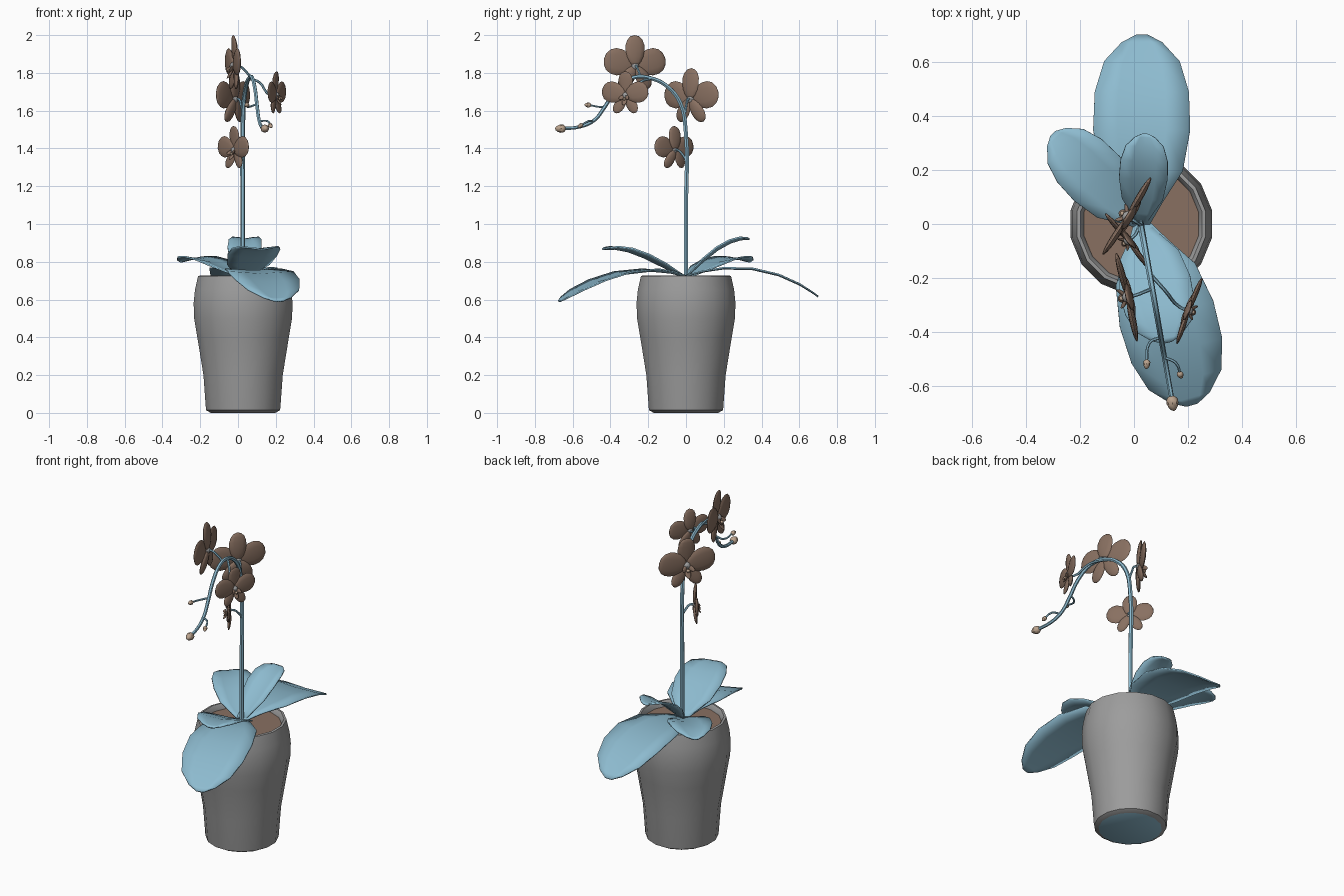
import bpy, bmesh, math
from mathutils import Vector

if "Cube" in bpy.data.objects:
    bpy.data.objects.remove(bpy.data.objects["Cube"])


def material(name, rgb):
    m = bpy.data.materials.new(name)
    m.diffuse_color = (*rgb, 1)
    m.use_nodes = True
    m.node_tree.nodes["Principled BSDF"].inputs["Base Color"].default_value = m.diffuse_color
    return m


GREY = material("pot grey", (0.335, 0.335, 0.335))
BLUE = material("leaf blue", (0.27, 0.50, 0.63))
BROWN = material("petal brown", (0.25, 0.163, 0.12))
TAN = material("bud tan", (0.50, 0.37, 0.27))
PALE = material("column grey", (0.34, 0.34, 0.34))
CX = 0.027  # pot axis


def to_object(name, bm, mats):
    me = bpy.data.meshes.new(name)
    bmesh.ops.recalc_face_normals(bm, faces=bm.faces)
    bm.to_mesh(me)
    bm.free()
    ob = bpy.data.objects.new(name, me)
    bpy.context.collection.objects.link(ob)
    for m in mats:
        me.materials.append(m)
    return ob


# Pot, with a coloured base disc and soil, as one 16-sided lathe
def make_pot():
    profile = [(0.174, 0), (0.199, 0.014), (0.201, 0.025), (0.214, 0.2), (0.247, 0.4),
               (0.264, 0.5), (0.267, 0.58), (0.26, 0.65), (0.243, 0.725),
               (0.23, 0.727), (0.222, 0.715), (0.217, 0.695)]
    bm = bmesh.new()
    n = 16
    rings = []
    for r, z in profile:
        rings.append([bm.verts.new((CX + r * math.cos((i + .5) * math.tau / n),
                                    r * math.sin((i + .5) * math.tau / n), z))
                      for i in range(n)])
    for a, b in zip(rings, rings[1:]):
        for i in range(n):
            j = (i + 1) % n
            bm.faces.new((a[i], a[j], b[j], b[i]))
    bm.faces.new(rings[0]).material_index = 1
    bm.faces.new(rings[-1]).material_index = 2
    to_object("pot", bm, [GREY, BLUE, BROWN])


# Leaf: path in the vertical plane of its direction, shallow V section
WIDTHS = [(0, .18), (.12, .45), (.28, .85), (.5, 1), (.7, .97), (.86, .78), (.96, .42), (1, .12)]


def make_leaf(name, tip, half, zs, fold):
    """tip = xy end point, zs = heights at t = 0, 1/3, 2/3, 1"""
    base = Vector((CX, 0, 0))
    along = Vector((tip[0], tip[1], 0)) - base
    side = Vector((-along.y, along.x, 0)).normalized()
    bm = bmesh.new()
    rows = []
    for t, w in WIDTHS:
        z = 0  # Lagrange interpolation of the four heights
        for i in range(4):
            term = zs[i]
            for j in range(4):
                if j != i:
                    term *= (t * 3 - j) / (i - j)
            z += term
        rows.append([bm.verts.new(base + along * t + side * (s * half * w)
                                  + Vector((0, 0, z + fold * abs(s) * w)))
                     for s in (-1, -.5, 0, .5, 1)])
    for a, b in zip(rows, rows[1:]):
        for i in range(4):
            bm.faces.new((a[i], a[i + 1], b[i + 1], b[i]))
    ob = to_object(name, bm, [BLUE])
    mod = ob.modifiers.new("thickness", 'SOLIDIFY')
    mod.thickness = 0.008
    mod.offset = 0


# Round tapered stalk through a few points
def make_stalk(name, pts, r0, r1):
    cu = bpy.data.curves.new(name, 'CURVE')
    cu.dimensions = '3D'
    cu.bevel_depth = 1
    cu.bevel_resolution = 1
    cu.resolution_u = 4
    cu.use_fill_caps = True
    sp = cu.splines.new('BEZIER')
    sp.bezier_points.add(len(pts) - 1)
    for i, (bp, p) in enumerate(zip(sp.bezier_points, pts)):
        bp.co = p
        bp.handle_left_type = bp.handle_right_type = 'AUTO'
        bp.radius = r0 + (r1 - r0) * i / (len(pts) - 1)
    cu.materials.append(BLUE)
    ob = bpy.data.objects.new(name, cu)
    bpy.context.collection.objects.link(ob)
    bpy.ops.object.select_all(action='DESELECT')
    ob.select_set(True)
    bpy.context.view_layer.objects.active = ob
    bpy.ops.object.convert(target='MESH')


def add_blob(bm, shape, mat, u=12, v=8):
    """Add a ball whose points (pole on z) are moved by shape()"""
    old = set(bm.faces)
    vs = bmesh.ops.create_uvsphere(bm, u_segments=u, v_segments=v, radius=1)['verts']
    for p in vs:
        p.co = shape(p.co.copy())
    for f in set(bm.faces) - old:
        f.material_index = mat


# Flower: top sepal, two big petals, two lower sepals, lip and column
# angle, length, width, forward offset, forward curl
PETALS = [(90, .165, .105, -.006, .012), (14, .172, .145, .004, .004), (166, .172, .145, .004, .004),
          (-56, .14, .076, -.006, .012), (-124, .14, .076, -.006, .012),
          (-90, .065, .036, .01, .03), (-35, .042, .028, .012, .025), (-145, .042, .028, .012, .025)]


def make_flower(name, centre, facing, size):
    n = Vector((*facing, 0)).normalized()
    up = Vector((0, 0, 1))
    right = up.cross(n)
    c = Vector(centre)
    bm = bmesh.new()
    for ang, length, width, off, curl in PETALS:
        a = math.radians(ang)
        d = right * math.cos(a) + up * math.sin(a)
        e = n.cross(d)
        thick = .013 if length > .1 else .008

        def petal(p):
            t = (p.z + 1) / 2
            y = p.x * width / 2 * (.8 + .35 * t)
            h = p.y * thick + off + curl * t * t
            return c + (d * (t * length) + e * y + n * h) * size
        add_blob(bm, petal, 0)
    add_blob(bm, lambda p: c + (p * .023 + n * .002) * size, 1, 8, 6)
    add_blob(bm, lambda p: c + (p * .01 + n * .026 - up * .024) * size, 2, 8, 6)
    to_object(name, bm, [BROWN, PALE, TAN])


def make_bud(name, centre, direction, r, half_len):
    rot = Vector(direction).to_track_quat('Z', 'Y')
    bm = bmesh.new()
    add_blob(bm, lambda p: Vector(centre) + rot @ Vector(
        (p.x * r * (1 - .25 * p.z), p.y * r * (1 - .25 * p.z), p.z * half_len)), 0, 8, 6)
    to_object(name, bm, [TAN])


make_pot()
make_leaf("leaf_back_large", (.03, .70), .18, (.725, .765, .735, .615), .006)
make_leaf("leaf_front_large", (.215, -.67), .18, (.72, .75, .70, .59), .012)
make_leaf("leaf_left", (-.30, .335), .118, (.715, .77, .81, .80), .016)
make_leaf("leaf_back_small", (.042, .335), .09, (.715, .82, .895, .92), .016)
make_leaf("leaf_front_small", (.125, -.44), .135, (.715, .785, .85, .865), .016)

# Arching main stem: y, z pairs; x follows y in a straight line
arch = [(0, .69), (0, 1.1), (-.002, 1.5), (-.03, 1.64), (-.095, 1.725), (-.18, 1.77), (-.28, 1.775),
        (-.37, 1.71), (-.43, 1.62), (-.485, 1.55), (-.56, 1.515), (-.66, 1.505)]
make_stalk("stem", [(.025 - .178 * y, y, z) for y, z in arch], .013, .009)

# Flowers with their stalks
flowers = [("low", (-.02, -.06, 1.39), (-.78, -.62), .78, (.025, 0, 1.34)),
           ("middle", (-.02, .025, 1.66), (-.85, .53), 1, (.026, -.005, 1.59)),
           ("top", (-.02, -.27, 1.835), (-.97, -.23), 1, (.068, -.24, 1.775)),
           ("right", (.2, -.32, 1.68), (.934, -.358), .78, (.055, -.18, 1.77))]
for label, c, f, s, root in flowers:
    make_flower(label + "_flower", c, f, s)
    root = Vector(root)
    back = Vector(c) - Vector((*f, 0)) * .03
    mid = (root + back) / 2 + Vector((0, 0, .025 if label == "right" else .006))
    make_stalk(label + "_flower_stalk", [root, mid, back, c], .007, .006)

# Buds
make_bud("end_bud", (.143, -.665, 1.505), (.17, -1, 0), .022, .029)
make_bud("left_bud", (.047, -.52, 1.63), (-.1, -1, .1), .013, .018)
make_stalk("left_bud_stalk", [(.1, -.42, 1.635), (.058, -.44, 1.62), (.047, -.515, 1.63)], .006, .005)
make_bud("right_bud", (.172, -.56, 1.52), (.3, -.6, -.5), .012, .016)
make_stalk("right_bud_stalk", [(.113, -.495, 1.545), (.155, -.515, 1.545), (.172, -.56, 1.52)], .006, .005)

# Smooth shading with sharp creases
bpy.ops.object.select_all(action='DESELECT')
for ob in bpy.context.scene.objects:
    if ob.type == 'MESH':
        ob.select_set(True)
        bpy.context.view_layer.objects.active = ob
bpy.ops.object.shade_smooth_by_angle(angle=math.radians(40))
